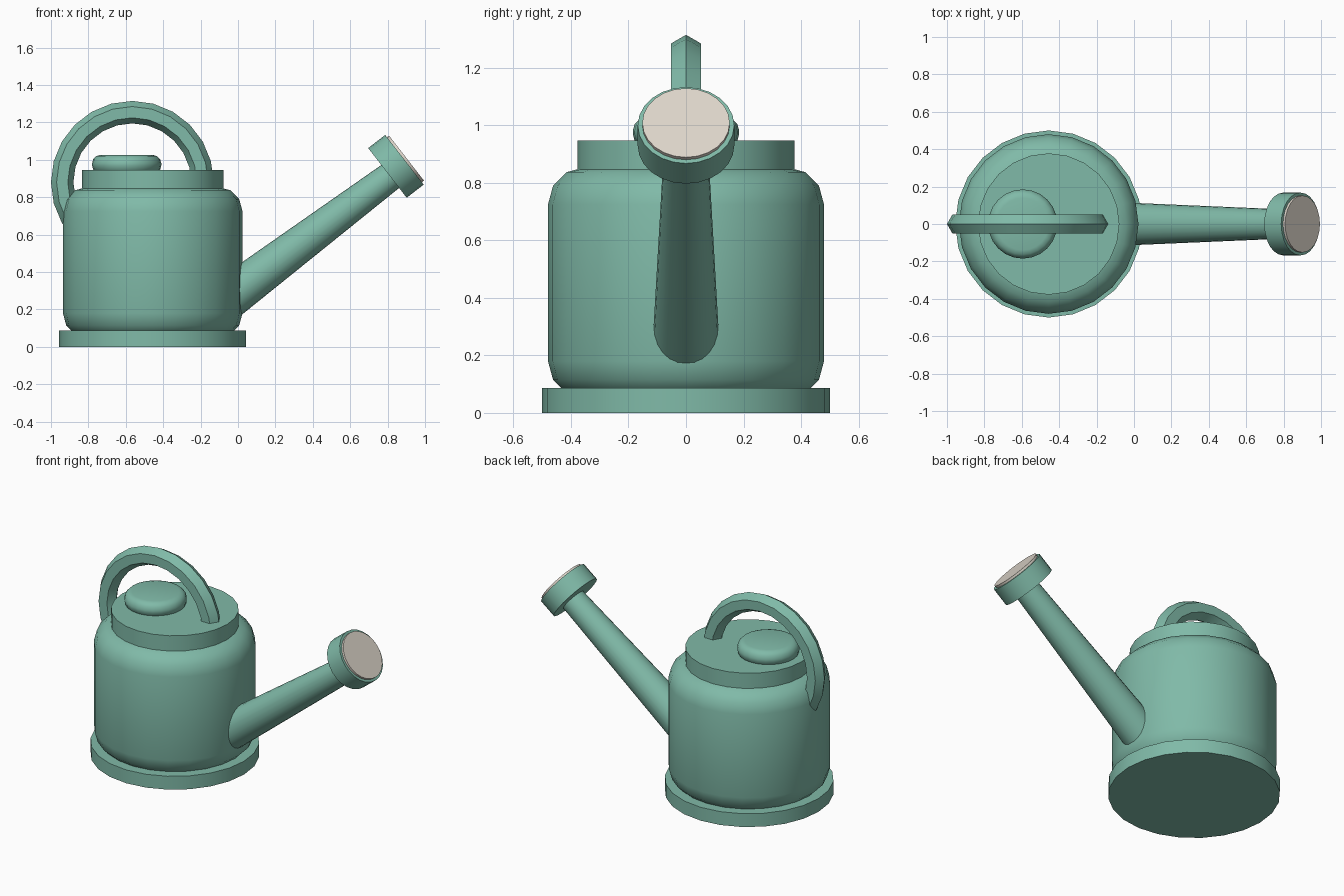
import bpy, bmesh, math
from mathutils import Vector

cube = bpy.data.objects.get("Cube")
if cube:
    bpy.data.objects.remove(cube, do_unlink=True)


def make_material(name, rgb):
    mat = bpy.data.materials.new(name)
    mat.use_nodes = True
    color = (*rgb, 1)
    mat.diffuse_color = color
    mat.node_tree.nodes["Principled BSDF"].inputs["Base Color"].default_value = color
    return mat


green = make_material("soft green", (0.216, 0.491, 0.392))
cream = make_material("cream", (0.73, 0.672, 0.597))

SIDES = 24
BODY_X = -0.456


def finish(obj, name, mat):
    obj.name = name
    obj.data.materials.append(mat)
    bpy.ops.object.shade_smooth_by_angle(angle=math.radians(40))
    return obj


def tapered(name, start, end, r1, r2, mat=green, rim=0):
    """Round part from start to end, with optional rounded rims."""
    start, end = Vector(start), Vector(end)
    axis = end - start
    tilt = math.atan2(axis.x, axis.z)
    bpy.ops.mesh.primitive_cone_add(vertices=SIDES, radius1=r1, radius2=r2,
                                    depth=axis.length, location=(start + end) / 2,
                                    rotation=(0, tilt, 0))
    obj = bpy.context.object
    if rim:
        bm = bmesh.new()
        bm.from_mesh(obj.data)
        rims = [e for e in bm.edges if e.calc_face_angle(0) > 1]
        bmesh.ops.bevel(bm, geom=rims, offset=rim, segments=3, profile=0.5,
                        affect='EDGES')
        bm.to_mesh(obj.data)
        bm.free()
    return finish(obj, name, mat)


def upright(name, x, z1, z2, r, rim=0):
    return tapered(name, (x, 0, z1), (x, 0, z2), r, r, rim=rim)


# Tank: foot, rounded body, collar and lid knob
upright("base", BODY_X, 0, 0.087, 0.5)
upright("body", BODY_X, 0.05, 0.855, 0.48, rim=0.13)
upright("collar", BODY_X, 0.82, 0.947, 0.378)
upright("lid_knob", -0.595, 0.925, 1.026, 0.185, rim=0.045)

# Hexagonal ring handle, sunk into the tank
bpy.ops.mesh.primitive_torus_add(major_segments=SIDES, minor_segments=6,
                                 major_radius=0.375, minor_radius=0.06,
                                 location=(-0.565, 0, 0.88),
                                 rotation=(math.pi / 2, 0, 0))
finish(bpy.context.object, "handle", green)

# Spout and sprinkler head
tapered("spout", (-0.1, 0, 0.225), (0.83, 0, 0.923), 0.117, 0.077)
head_back = Vector((0.799, 0, 0.93))
angle = math.radians(37.8)
aim = Vector((math.cos(angle), 0, math.sin(angle)))
head_front = head_back + aim * 0.115
tapered("sprinkler_head", head_back, head_front, 0.168, 0.168)
tapered("sprinkler_plate", head_front - aim * 0.001, head_front + aim * 0.014,
        0.152, 0.152, cream)
